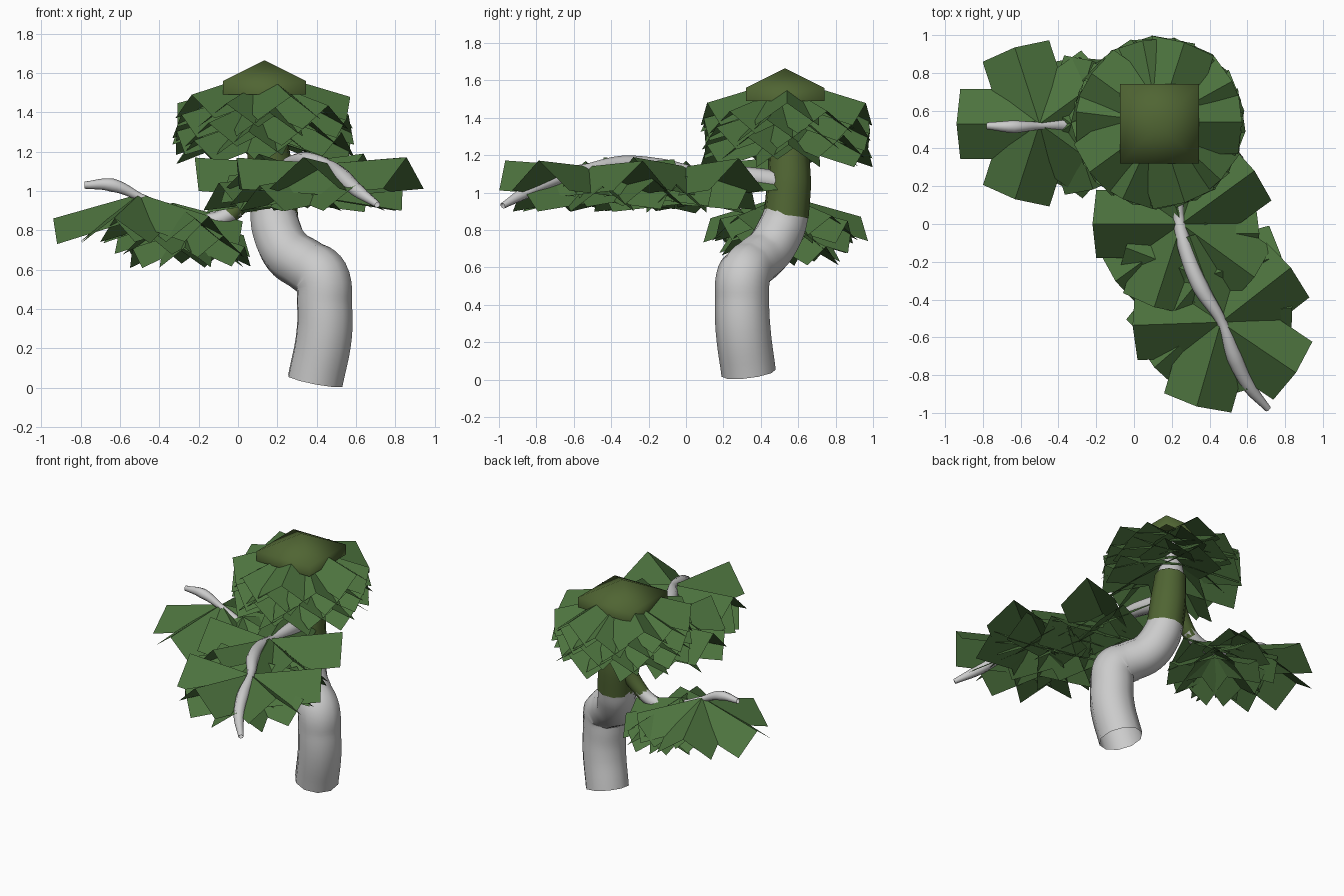
import bpy, bmesh, math, random
from mathutils import Vector, Matrix

if "Cube" in bpy.data.objects:
    bpy.data.objects.remove(bpy.data.objects["Cube"])

random.seed(4)


def material(name, color):
    m = bpy.data.materials.new(name)
    m.diffuse_color = color
    m.use_nodes = True
    m.node_tree.nodes["Principled BSDF"].inputs["Base Color"].default_value = m.diffuse_color
    return m


leaf = material("leaf_green", (0.073, 0.17, 0.048, 1))
moss = material("moss_green", (0.08, 0.13, 0.033, 1))


def tube(name, points, mat=None, res=3):
    """Tapered round limb through (x, y, z, radius) points."""
    cu = bpy.data.curves.new(name, 'CURVE')
    cu.dimensions = '3D'
    cu.bevel_depth = 1.0
    cu.bevel_resolution = res
    cu.resolution_u = 6
    sp = cu.splines.new('BEZIER')
    sp.bezier_points.add(len(points) - 1)
    for bp, (x, y, z, r) in zip(sp.bezier_points, points):
        bp.co = (x, y, z)
        bp.radius = r
        bp.handle_left_type = bp.handle_right_type = 'AUTO'
    ob = bpy.data.objects.new(name, cu)
    bpy.context.collection.objects.link(ob)
    bpy.context.view_layer.objects.active = ob
    bpy.ops.object.select_all(action='DESELECT')
    ob.select_set(True)
    bpy.ops.object.convert(target='MESH')
    ob = bpy.context.object
    bpy.ops.object.shade_smooth_by_angle(angle=math.radians(50))
    if mat:
        ob.data.materials.append(mat)
    return ob


def tuft(bm, center, length, half, rise, side, start=36, jitter=0.012):
    """Five leaf cards round a centre, each folded down along its middle ridge."""
    base = Matrix.Translation(center)
    for i in range(5):
        m = base @ Matrix.Rotation(math.radians(start + 72 * i), 4, 'Z')
        l = length + random.uniform(-jitter, jitter)
        tip = rise + random.uniform(-jitter, jitter)
        r0, r1 = (bm.verts.new(m @ Vector(p)) for p in ((0, 0, 0), (l, 0, tip)))
        for s in (-1, 1):
            c0 = bm.verts.new(m @ Vector((0.02, s * half, -side)))
            c1 = bm.verts.new(m @ Vector((l - 0.02, s * half, tip - side)))
            bm.faces.new((r0, r1, c1, c0) if s > 0 else (c0, c1, r1, r0))


def mesh_object(name, bm, mat):
    me = bpy.data.meshes.new(name)
    bm.to_mesh(me)
    bm.free()
    me.materials.append(mat)
    ob = bpy.data.objects.new(name, me)
    bpy.context.collection.objects.link(ob)
    return ob


def foliage(name, tufts):
    bm = bmesh.new()
    for t in tufts:
        tuft(bm, **t)
    mesh_object(name, bm, leaf)


# Trunk: grey bent base, mossy middle, grey leader inside the crown
tube("lower_trunk", [(0.393, 0.335, 0.035, 0.146), (0.438, 0.305, 0.27, 0.147),
                     (0.44, 0.30, 0.42, 0.145), (0.425, 0.31, 0.56, 0.145),
                     (0.35, 0.36, 0.62, 0.135), (0.25, 0.44, 0.69, 0.132),
                     (0.195, 0.51, 0.81, 0.128), (0.18, 0.54, 0.90, 0.12)])
tube("mossy_trunk", [(0.185, 0.535, 0.87, 0.122), (0.17, 0.55, 1.05, 0.12),
                     (0.15, 0.55, 1.25, 0.105)], moss)
tube("trunk_leader", [(0.15, 0.55, 1.23, 0.10), (0.13, 0.54, 1.4, 0.06),
                      (0.13, 0.53, 1.58, 0.03)])

# Left branch
tube("left_branch_base", [(0.13, 0.55, 1.12, 0.07), (0.05, 0.54, 0.98, 0.055),
                          (-0.04, 0.53, 0.88, 0.045)], moss)
tube("left_branch", [(0.0, 0.535, 0.91, 0.045), (-0.12, 0.53, 0.85, 0.042),
                     (-0.32, 0.525, 0.875, 0.04), (-0.50, 0.52, 0.97, 0.02),
                     (-0.64, 0.515, 1.03, 0.034), (-0.78, 0.52, 1.03, 0.018)], res=2)

# Front branch
tube("front_branch", [(0.20, 0.48, 1.06, 0.06), (0.22, 0.30, 1.09, 0.05),
                      (0.235, 0.05, 1.11, 0.03), (0.27, -0.12, 1.14, 0.04),
                      (0.35, -0.33, 1.155, 0.044), (0.465, -0.52, 1.13, 0.027),
                      (0.53, -0.70, 1.075, 0.042), (0.61, -0.86, 1.0, 0.035),
                      (0.71, -0.98, 0.93, 0.017)], res=2)

# Crown foliage: stacked drooping tufts, each turned to fill the gaps
foliage("crown_leaves", [
    dict(center=(0.13, 0.54, 1.61 - 0.045 * k), length=0.445, half=0.17,
         rise=-0.125, side=0.12, start=29 * k, jitter=0.008) for k in range(6)])

# Left foliage
foliage("left_leaves", [
    dict(center=(-0.50, 0.53, 0.985), length=0.43, half=0.185, rise=-0.115, side=0.13),
    dict(center=(-0.33, 0.53, 0.94), length=0.36, half=0.15, rise=-0.09, side=0.12,
         start=0),
    dict(center=(-0.28, 0.53, 0.88), length=0.34, half=0.15, rise=-0.10, side=0.11,
         start=20),
    dict(center=(-0.25, 0.52, 0.83), length=0.30, half=0.13, rise=-0.11, side=0.10,
         start=50)])

# Front foliage
foliage("front_leaves", [
    dict(center=(0.46, -0.52, 1.14), length=0.475, half=0.185, rise=0.04, side=0.16,
         start=38),
    dict(center=(0.43, -0.48, 1.09), length=0.42, half=0.17, rise=-0.06, side=0.13,
         start=5),
    dict(center=(0.36, -0.28, 1.12), length=0.44, half=0.17, rise=-0.05, side=0.14,
         start=15),
    dict(center=(0.25, -0.05, 1.08), length=0.42, half=0.16, rise=-0.04, side=0.14,
         start=0),
    dict(center=(0.25, 0.0, 1.14), length=0.47, half=0.18, rise=0.04, side=0.17)])

# Mossy square peak on the crown, with a short skirt sinking into the leaves
bm = bmesh.new()
apex = bm.verts.new((0.135, 0.53, 1.665))
rings = [[bm.verts.new((0.135 + sx * 0.21, 0.53 + sy * 0.21, z))
          for sx, sy in ((-1, -1), (1, -1), (1, 1), (-1, 1))] for z in (1.56, 1.49)]
for i in range(4):
    j = (i + 1) % 4
    bm.faces.new((rings[0][i], rings[0][j], apex))
    bm.faces.new((rings[1][i], rings[1][j], rings[0][j], rings[0][i]))
for f in bm.faces:
    f.smooth = True
mesh_object("crown_peak", bm, moss)
